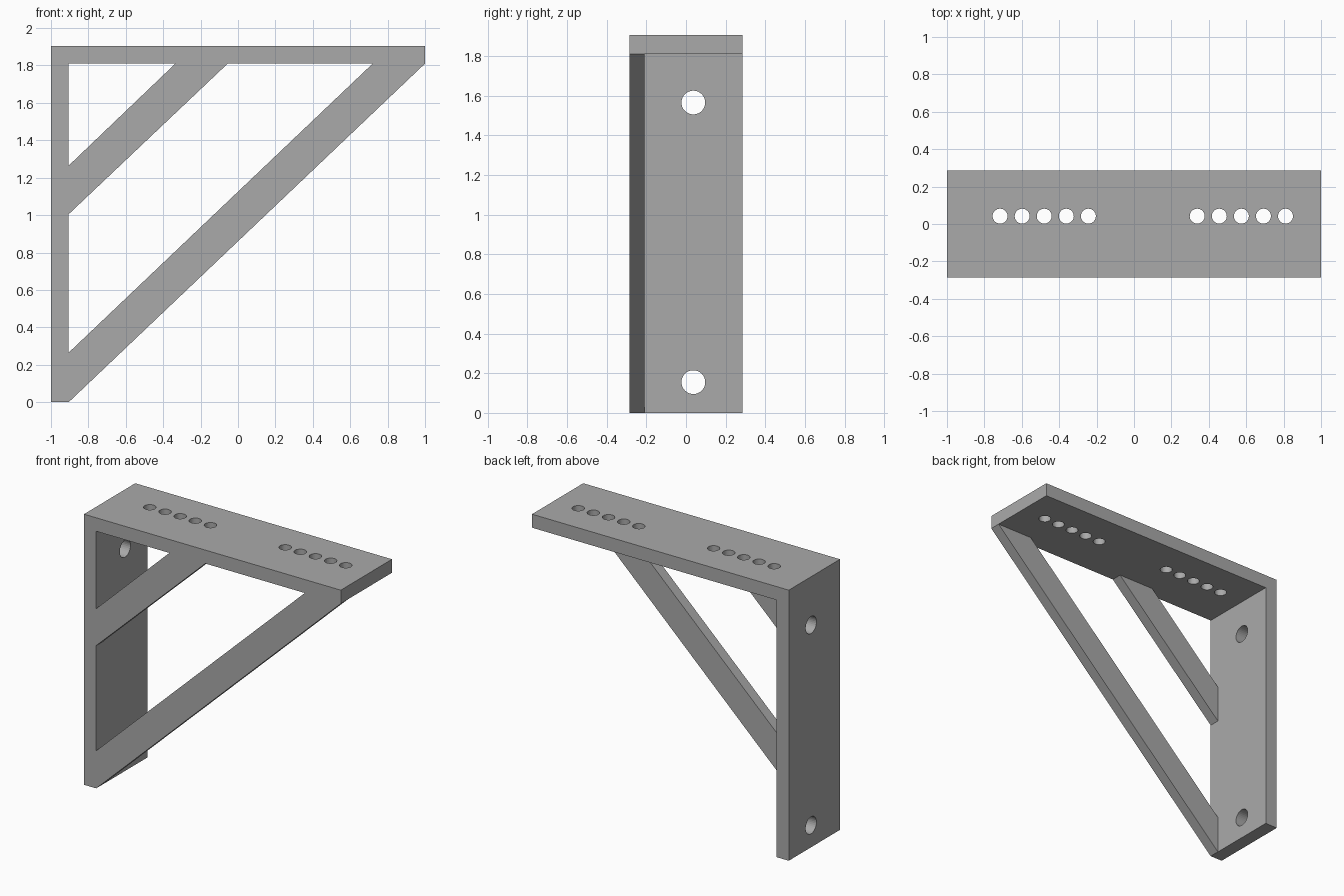
import bpy
import bmesh
from math import radians
from mathutils import Matrix, Vector

cube = bpy.data.objects.get("Cube")
if cube:
    bpy.data.objects.remove(cube, do_unlink=True)

grey = bpy.data.materials.new("plain grey")
grey.use_nodes = True
colour = (0.4, 0.4, 0.4, 1)
grey.diffuse_color = colour
grey.node_tree.nodes["Principled BSDF"].inputs["Base Color"].default_value = colour

HALF = 0.285       # half the bracket's depth
BRACE_Y = -0.21    # rear face of the thin braces
INNER_X = -0.905   # inner face of the wall plate
INNER_Z = 1.81     # underside of the shelf plate
TOP = 1.905


def add_object(name, bm):
    bmesh.ops.recalc_face_normals(bm, faces=bm.faces)
    mesh = bpy.data.meshes.new(name)
    bm.to_mesh(mesh)
    bm.free()
    mesh.materials.append(grey)
    obj = bpy.data.objects.new(name, mesh)
    bpy.context.collection.objects.link(obj)
    return obj


def extrude_profile(name, points, y0, y1):
    """Extrude an x-z outline along y."""
    bm = bmesh.new()
    face = bm.faces.new([bm.verts.new((x, y0, z)) for x, z in points])
    result = bmesh.ops.extrude_face_region(bm, geom=[face])
    verts = [v for v in result["geom"] if isinstance(v, bmesh.types.BMVert)]
    bmesh.ops.translate(bm, verts=verts, vec=(0, y1 - y0, 0))
    return add_object(name, bm)


def drill(target, name, centres, radius, turn):
    """Cut a row of round holes with one hidden cutter."""
    bm = bmesh.new()
    for centre in centres:
        bmesh.ops.create_cone(bm, cap_ends=True, segments=32, radius1=radius,
                              radius2=radius, depth=0.3,
                              matrix=Matrix.Translation(Vector(centre)) @ turn)
    cutter = add_object(name, bm)
    cutter.hide_render = True
    cutter.hide_viewport = True
    cutter.display_type = 'WIRE'
    mod = target.modifiers.new(name, 'BOOLEAN')
    mod.operation = 'DIFFERENCE'
    mod.solver = 'EXACT'
    mod.object = cutter


# Wall plate and shelf plate as one L-shaped piece
plates = extrude_profile("wall_and_shelf_plates", [
    (-1, 0), (INNER_X, 0), (INNER_X, INNER_Z), (1, INNER_Z), (1, TOP), (-1, TOP)],
    -HALF, HALF)

# Screw holes through the wall plate and the two rows in the shelf plate
drill(plates, "wall_hole_cutter", [(-0.95, 0.037, z) for z in (0.155, 1.565)],
      0.06, Matrix.Rotation(radians(90), 4, 'Y'))
drill(plates, "shelf_hole_cutter",
      [(start + i * 0.118, 0.042, 1.86) for start in (-0.716, 0.338) for i in range(5)],
      0.04, Matrix.Identity(4))

# Diagonal braces along the front edge
for name, low, high, right, left in (("long_brace", 0, 0.265, 1, 0.72),
                                     ("short_brace", 1.005, 1.265, -0.055, -0.335)):
    extrude_profile(name, [(INNER_X, low), (right, INNER_Z),
                           (left, INNER_Z), (INNER_X, high)], -HALF, BRACE_Y)
